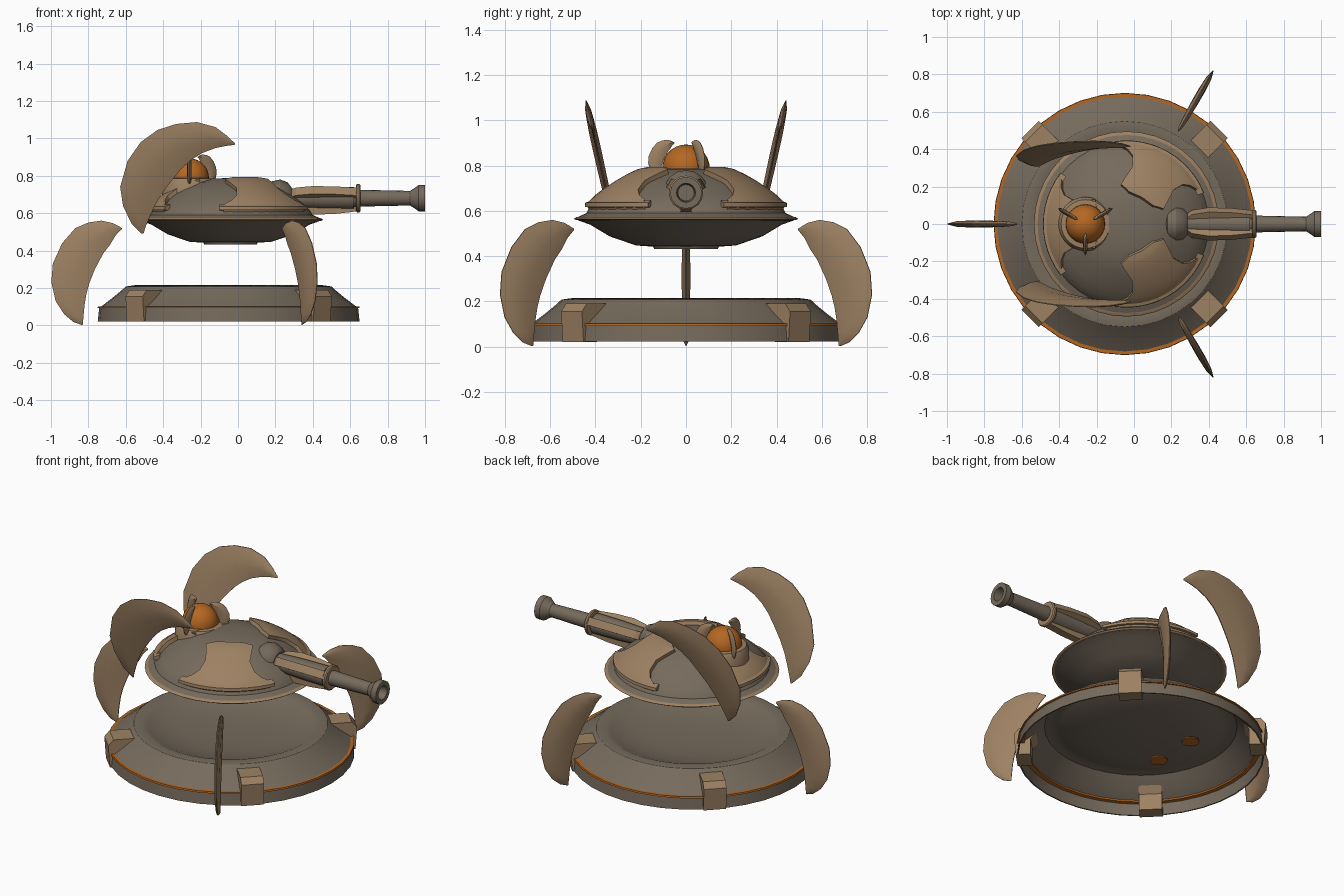
import bpy, bmesh, math
from mathutils import Vector

if "Cube" in bpy.data.objects:
    bpy.data.objects.remove(bpy.data.objects["Cube"])


def material(name, rgb):
    m = bpy.data.materials.new(name)
    m.diffuse_color = (*rgb, 1)
    m.use_nodes = True
    m.node_tree.nodes["Principled BSDF"].inputs["Base Color"].default_value = m.diffuse_color
    return m


GREY = material("brown_grey", (0.18, 0.145, 0.108))
TAN = material("tan", (0.34, 0.222, 0.125))
ORANGE = material("orange", (0.46, 0.135, 0.016))
BASE_X, TURRET_X, BALL_X, GUN_Z = -0.05, -0.04, -0.26, 0.68


def finish(name, bm, mat, angle=32):
    bmesh.ops.remove_doubles(bm, verts=bm.verts, dist=0.0003)
    bmesh.ops.recalc_face_normals(bm, faces=bm.faces)
    me = bpy.data.meshes.new(name)
    bm.to_mesh(me)
    bm.free()
    me.materials.append(mat)
    me.shade_smooth()
    me.set_sharp_from_angle(angle=math.radians(angle))
    ob = bpy.data.objects.new(name, me)
    bpy.context.collection.objects.link(ob)
    return ob


def radial(cx, deg):
    """Maps (distance out, sideways, height) to space around a vertical axis."""
    c, s = math.cos(math.radians(deg)), math.sin(math.radians(deg))
    return lambda r, t, z: Vector((cx + r * c - t * s, r * s + t * c, z))


def lathe(name, profile, mat, place, n=36, closed=False):
    """Spins (radius, along) points; place maps (a, b, along) to space."""
    bm = bmesh.new()
    rings = []
    for r, h in profile:
        rings.append([bm.verts.new(place(r * math.cos(math.tau * i / n),
                                         r * math.sin(math.tau * i / n), h))
                      for i in range(n if r > 0 else 1)])
    pairs = list(zip(rings, rings[1:]))
    if closed:
        pairs.append((rings[-1], rings[0]))
    for a, b in pairs:
        for i in range(n):
            j = (i + 1) % n
            f = [a[i % len(a)], a[j % len(a)], b[j % len(b)], b[i % len(b)]]
            f = list(dict.fromkeys(f))
            if len(f) > 2:
                bm.faces.new(f)
    return finish(name, bm, mat)


def upright(cx, cy=0):
    return lambda a, b, h: Vector((cx + a, cy + b, h))


def along_gun(a, b, h):
    return Vector((h, a, GUN_Z + b))


def prism(name, outline, half, mat, place):
    """Extrudes a side outline sideways by half to each side."""
    bm = bmesh.new()
    a = [bm.verts.new(place(r, -half, z)) for r, z in outline]
    b = [bm.verts.new(place(r, half, z)) for r, z in outline]
    bm.faces.new(a)
    bm.faces.new(b[::-1])
    for i in range(len(a)):
        j = (i + 1) % len(a)
        bm.faces.new((a[i], a[j], b[j], b[i]))
    return finish(name, bm, mat, 20)


def blade(name, stations, thick, place):
    """Crescent with a lens section; stations are (outer, inner) points."""
    bm = bmesh.new()
    rows, n = [], len(stations) - 1
    for k, (o, i) in enumerate(stations):
        t = thick * math.sqrt(max(0.0, math.sin(math.pi * k / n))) + 0.001
        row = []
        for f, w in ((0, 0.12), (0.25, 0.8), (0.6, 1), (1, 0.15)):
            row.append((o[0] + (i[0] - o[0]) * f, o[1] + (i[1] - o[1]) * f, t * w))
        loop = [(u, w, z) for u, z, w in row] + [(u, -w, z) for u, z, w in row[::-1]]
        rows.append([bm.verts.new(place(*p)) for p in loop])
    for a, b in zip(rows, rows[1:]):
        for i in range(len(a)):
            j = (i + 1) % len(a)
            bm.faces.new((a[i], a[j], b[j], b[i]))
    bm.faces.new(rows[0])
    bm.faces.new(rows[-1][::-1])
    return finish(name, bm, TAN)


# Base: thin shell with a sloped wall and a shallow dish on top, open underneath
shell = [(0.70, 0.022), (0.692, 0.095), (0.675, 0.106), (0.62, 0.148), (0.575, 0.185),
         (0.55, 0.208), (0.50, 0.215), (0.465, 0.20), (0.38, 0.172), (0.25, 0.152), (0, 0.142)]
under = [(0, 0.134), (0.25, 0.144), (0.38, 0.164), (0.46, 0.19), (0.50, 0.205), (0.545, 0.20),
         (0.567, 0.18), (0.612, 0.142), (0.667, 0.1), (0.684, 0.091), (0.692, 0.022)]
lathe("base_shell", shell + under, GREY, upright(BASE_X), 36, True)
lathe("base_stripe", [(0.66, 0.092), (0.701, 0.092), (0.699, 0.102), (0.66, 0.102)],
      ORANGE, upright(BASE_X), 36, True)
for y in (-0.14, 0.14):
    lathe("underside_light", [(0, 0.142), (0.05, 0.142), (0.05, 0.135), (0, 0.135)],
          ORANGE, upright(-0.3, y), 16)

# Four feet clamped through the base edge
foot = [(0.705, 0.02), (0.715, 0.155), (0.685, 0.19), (0.565, 0.19), (0.62, 0.12), (0.62, 0.02)]
for k in range(4):
    prism("foot_%d" % k, foot, 0.065, TAN, radial(BASE_X, 45 + 90 * k))

# Three crescent fins around the base
crescent = [((0.572, 0.522), (0.57, 0.515)), ((0.62, 0.547), (0.582, 0.505)),
            ((0.68, 0.56), (0.605, 0.48)), ((0.75, 0.55), (0.635, 0.43)),
            ((0.82, 0.52), (0.67, 0.385)), ((0.89, 0.44), (0.715, 0.30)),
            ((0.94, 0.33), (0.745, 0.225)), ((0.948, 0.23), (0.76, 0.17)),
            ((0.925, 0.13), (0.77, 0.11)), ((0.88, 0.06), (0.775, 0.06)),
            ((0.83, 0.018), (0.778, 0.025)), ((0.785, 0.002), (0.778, 0.006))]
for k in range(3):
    blade("base_fin_%d" % k, crescent, 0.018, radial(BASE_X, 60 + 120 * k))

# Turret: saucer body with a thin trim on its rim
dome = [(0.432, 0.605), (0.405, 0.638), (0.36, 0.675), (0.28, 0.728), (0.2, 0.766), (0.1, 0.785), (0, 0.788)]
lathe("turret_body", [(0, 0.432), (0.14, 0.432), (0.145, 0.442), (0.22, 0.447), (0.336, 0.487),
                      (0.425, 0.54), (0.478, 0.558), (0.478, 0.573), (0.44, 0.59)] + dome,
      GREY, upright(TURRET_X), 40)
lathe("turret_rim", [(0.465, 0.559), (0.486, 0.559), (0.495, 0.565), (0.486, 0.572), (0.465, 0.576)],
      TAN, upright(TURRET_X), 40, True)


def dome_height(r):
    for (r1, z1), (r0, z0) in zip(dome, dome[1:]):
        if r >= r0:
            return z0 + (z1 - z0) * (r - r0) / (r1 - r0)


# Three armour plates hugging the dome, waisted outline with a sill below
plate = [(0.43, 35), (0.41, 34), (0.39, 29), (0.36, 25), (0.30, 24), (0.25, 30),
         (0.205, 38), (0.185, 32), (0.165, 26), (0.155, 10)]
for k in range(3):
    bm = bmesh.new()
    layers = []
    for lift in (0.02, -0.012):
        layers.append([[bm.verts.new(radial(TURRET_X, 60 + 120 * k + half * (c / 5 - 1))(
            r + lift * 0.5, 0, dome_height(r) + lift)) for c in range(11)] for r, half in plate])
    for g in layers:
        for a, b in zip(g, g[1:]):
            for c in range(10):
                bm.faces.new((a[c], a[c + 1], b[c + 1], b[c]))
    top, low = [g[0] + [row[-1] for row in g[1:]] + g[-1][-2::-1] + [row[0] for row in g[-2:0:-1]]
                for g in layers]
    for i in range(len(top)):
        j = (i + 1) % len(top)
        bm.faces.new((top[i], top[j], low[j], low[i]))
    finish("dome_plate_%d" % k, bm, TAN)
    # sill under each plate
    bm = bmesh.new()
    rows = []
    for c in range(13):
        p = radial(TURRET_X, 60 + 120 * k + 38 * (c / 6 - 1))
        rows.append([bm.verts.new(p(r, 0, z)) for r, z in
                     ((0.41, 0.612), (0.447, 0.618), (0.445, 0.636), (0.41, 0.648))])
    for a, b in zip(rows, rows[1:]):
        for i in range(4):
            bm.faces.new((a[i], a[(i + 1) % 4], b[(i + 1) % 4], b[i]))
    bm.faces.new(rows[0])
    bm.faces.new(rows[-1][::-1])
    finish("plate_sill_%d" % k, bm, TAN)

# Two tall crescent fins leaning outward beside the turret
tall = [((-0.515, 0.49), (-0.505, 0.49)), ((-0.57, 0.545), (-0.495, 0.525)),
        ((-0.615, 0.64), (-0.47, 0.585)), ((-0.63, 0.74), (-0.44, 0.65)),
        ((-0.59, 0.88), (-0.40, 0.715)), ((-0.52, 0.98), (-0.35, 0.78)),
        ((-0.43, 1.045), (-0.30, 0.84)), ((-0.33, 1.077), (-0.25, 0.885)),
        ((-0.22, 1.087), (-0.19, 0.922)), ((-0.12, 1.06), (-0.12, 0.948)),
        ((-0.06, 1.015), (-0.06, 0.96)), ((-0.015, 0.972), (-0.018, 0.965))]
for side, label in ((1, "back"), (-1, "front")):
    blade("turret_fin_" + label, tall, 0.018,
          lambda u, w, z, s=side: Vector((u, s * (0.355 + 0.224 * (z - 0.7) + w), z)))

# Orange ball in a collar, held by three small claws
lathe("ball_collar", [(0.145, 0.67), (0.145, 0.755), (0.13, 0.785), (0.09, 0.788), (0.09, 0.67)],
      TAN, upright(BALL_X), 28, True)
bm = bmesh.new()
bmesh.ops.create_uvsphere(bm, u_segments=24, v_segments=14, radius=0.105)
bmesh.ops.translate(bm, verts=bm.verts, vec=(BALL_X, 0, 0.788))
finish("ball", bm, ORANGE)
claw = [tuple((0.05 + (r - 0.57) * 0.31, 0.74 + z * 0.31) for r, z in pair) for pair in crescent]
for k in range(3):
    blade("ball_claw_%d" % k, claw, 0.011, radial(BALL_X, 30 + 120 * k))

# Gun: mount, sleeve, barrel with hollow flared muzzle
lathe("gun_mount", [(0, 0.155), (0.06, 0.155), (0.09, 0.18), (0.10, 0.225), (0.085, 0.265),
                    (0.06, 0.285), (0, 0.285)], GREY, along_gun, 16)
lathe("gun_sleeve", [(0, 0.25), (0.05, 0.25), (0.058, 0.45), (0.06, 0.62), (0, 0.62)],
      GREY, along_gun, 16)
lathe("gun_barrel", [(0, 0.6), (0.046, 0.6), (0.039, 0.92), (0.062, 0.955), (0.07, 0.965),
                     (0.07, 1.0), (0.042, 1.0), (0.036, 0.93), (0, 0.93)], GREY, along_gun, 16)
lathe("sleeve_ring", [(0.04, 0.632), (0.072, 0.632), (0.076, 0.637), (0.076, 0.648),
                      (0.07, 0.654), (0.04, 0.654)], TAN, along_gun, 16, True)

# Three broad ribs along the sleeve
rib = [(0.27, 0.04), (0.31, 0.072), (0.40, 0.088), (0.52, 0.084), (0.64, 0.07), (0.64, 0.045)]
for k in range(3):
    c, s = math.cos(math.radians(30 + 120 * k)), math.sin(math.radians(30 + 120 * k))
    prism("sleeve_rib_%d" % k, rib, 0.024, TAN,
          lambda x, t, r: Vector((x, r * c - t * s, GUN_Z + r * s + t * c)))
